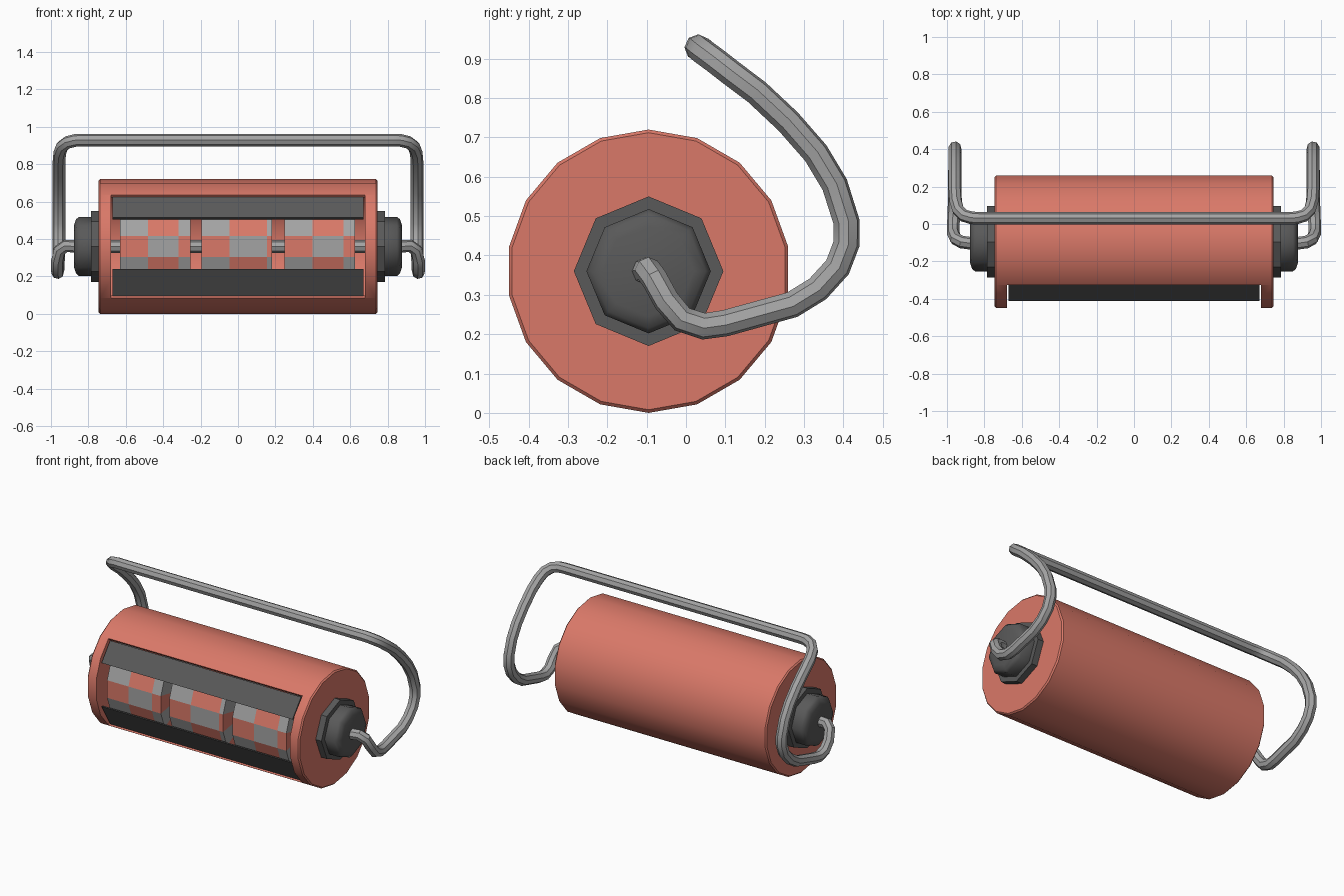
import bpy, bmesh, math

if "Cube" in bpy.data.objects:
    bpy.data.objects.remove(bpy.data.objects["Cube"])

CY, CZ = -0.095, 0.36          # axis of the drum


def material(name, col):
    m = bpy.data.materials.new(name)
    m.diffuse_color = (*col, 1)
    m.use_nodes = True
    m.node_tree.nodes["Principled BSDF"].inputs["Base Color"].default_value = m.diffuse_color
    return m


RED = material("coral_red", (0.70, 0.19, 0.14))
GREY = material("light_grey", (0.37, 0.37, 0.37))
DARK = material("dark_grey", (0.10, 0.10, 0.10))


def finish(name, bm, mats, angle=30):
    bmesh.ops.recalc_face_normals(bm, faces=bm.faces)
    me = bpy.data.meshes.new(name)
    bm.to_mesh(me)
    bm.free()
    ob = bpy.data.objects.new(name, me)
    bpy.context.collection.objects.link(ob)
    for m in mats:
        me.materials.append(m)
    smooth(ob, angle)
    return ob


def smooth(ob, angle):
    bpy.ops.object.select_all(action='DESELECT')
    ob.select_set(True)
    bpy.context.view_layer.objects.active = ob
    bpy.ops.object.shade_smooth_by_angle(angle=math.radians(angle))


def polar(r, deg):
    a = math.radians(deg)
    return CY + r * math.cos(a), CZ + r * math.sin(a)


def lathe(name, profile, sides, mats, angle=30, rule=None):
    """Revolve (x, radius) points about the drum axis; radius 0 closes an end."""
    bm = bmesh.new()
    rings = [[bm.verts.new((x, *polar(r, 90 + 360 * k / sides)))
              for k in range(sides)] if r else [bm.verts.new((x, CY, CZ))]
             for x, r in profile]
    for band, (a, b) in enumerate(zip(rings, rings[1:])):
        for k in range(sides):
            n = (k + 1) % sides
            vs = []
            for v in (a[k % len(a)], a[n % len(a)], b[n % len(b)], b[k % len(b)]):
                if v not in vs:
                    vs.append(v)
            f = bm.faces.new(vs)
            if rule:
                f.material_index = rule(k, band)
    return finish(name, bm, mats, angle)


def prism(name, pts, half, mats):
    """Extrude a (y, z) outline along x."""
    bm = bmesh.new()
    a = [bm.verts.new((-half, *p)) for p in pts]
    b = [bm.verts.new((half, *p)) for p in pts]
    bm.faces.new(a)
    bm.faces.new(b)
    for i in range(len(pts)):
        j = (i + 1) % len(pts)
        bm.faces.new((a[i], a[j], b[j], b[i]))
    return finish(name, bm, mats)


# drum body, hollowed and opened at the front
body = lathe("drum_body", [(-.745, 0), (-.745, .352), (-.737, .36), (.737, .36),
                           (.745, .352), (.745, 0)], 18, [RED])
outline = [polar(.342, d) for d in range(230, 491, 20)]
outline += [polar(.362, 130), polar(.5, 130), polar(.6, 180), polar(.5, 230), polar(.362, 230)]
cutter = prism("window_cutter", outline, .68, [RED])
cutter.hide_render = True
mod = body.modifiers.new("window", 'BOOLEAN')
mod.operation, mod.solver, mod.object = 'DIFFERENCE', 'EXACT', cutter
bpy.context.view_layer.objects.active = body
bpy.ops.object.modifier_apply(modifier=mod.name)
bpy.data.objects.remove(cutter)
smooth(body, 30)

# chequered reels on a shaft
for i, (x, w1, w2) in enumerate([(-.632, .15, .165), (-.195, .15, .2), (.248, .15, .165)]):
    lathe(f"reel_{i + 1}", [(x, 0), (x, .32), (x + w1, .32), (x + w1 + w2, .32),
                            (x + .378, .32), (x + .378, 0)], 18, [RED, GREY], 15,
          lambda k, band: (k + min(max(band, 1), 3) - 1) % 2)
lathe("shaft", [(-.69, 0), (-.69, .035), (.69, .035), (.69, 0)], 8, [GREY])

# dark shutters above and below the reels
prism("upper_shutter", [(-.325, .625), (-.411, .515), (-.388, .505), (-.305, .612)], .67, [DARK])
prism("lower_shutter", [(-.325, .095), (-.412, .24), (-.396, .238), (-.305, .108)], .67, [DARK])

# end flanges and rounded hubs
for side, s in (("left", -1), ("right", 1)):
    lathe(side + "_flange", [(s * .74, 0), (s * .74, .19), (s * .785, .19), (s * .785, 0)],
          8, [DARK])
    lathe(side + "_hub", [(s * .78, 0), (s * .78, .158), (s * .85, .158), (s * .866, .145),
                          (s * .876, .115), (s * .876, 0)], 8, [DARK], 60)

# bent rod handle: half path, mirrored
half = [(.86, -.105, .36), (.92, -.097, .363), (.953, -.08, .34), (.966, -.05, .285),
        (.966, -.01, .238), (.964, .045, .22), (.962, .10, .228), (.96, .27, .275),
        (.958, .335, .315), (.957, .385, .37), (.957, .408, .43), (.957, .408, .485),
        (.957, .378, .58), (.957, .33, .66), (.957, .26, .74), (.957, .18, .815),
        (.953, .12, .86), (.94, .075, .895), (.91, .045, .917), (.87, .033, .927),
        (.83, .03, .928)]
path = half + [(-x, y, z) for x, y, z in reversed(half)]
cu = bpy.data.curves.new("handle", 'CURVE')
cu.dimensions = '3D'
cu.bevel_depth, cu.bevel_resolution = .034, 2
cu.use_fill_caps = True
sp = cu.splines.new('POLY')
sp.points.add(len(path) - 1)
for p, co in zip(sp.points, path):
    p.co = (*co, 1)
cu.materials.append(GREY)
handle = bpy.data.objects.new("handle", cu)
bpy.context.collection.objects.link(handle)
bpy.ops.object.select_all(action='DESELECT')
handle.select_set(True)
bpy.context.view_layer.objects.active = handle
bpy.ops.object.convert(target='MESH')
smooth(bpy.context.view_layer.objects.active, 35)
